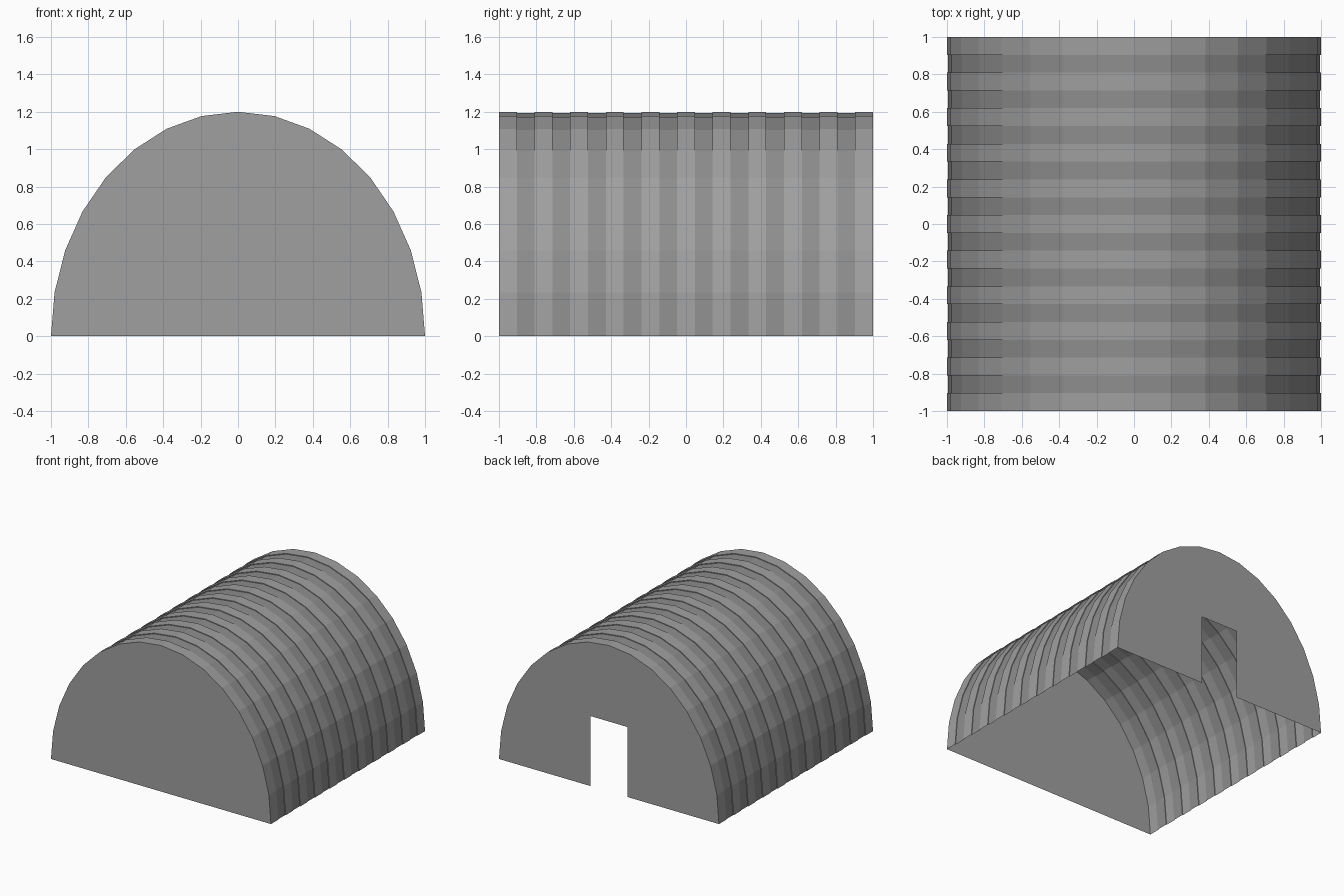
import bpy, math

if "Cube" in bpy.data.objects:
    bpy.data.objects.remove(bpy.data.objects["Cube"])

SEG, BANDS = 16, 21
DOOR_W, DOOR_H = 0.17, 0.575
RECESS = 0.995


def material(name, v):
    m = bpy.data.materials.new(name)
    m.diffuse_color = (v, v, v, 1)
    m.use_nodes = True
    m.node_tree.nodes["Principled BSDF"].inputs["Base Color"].default_value = m.diffuse_color
    return m


light = material("steel_light", 0.35)
dark = material("steel_dark", 0.27)


def arch(scale=1.0):
    """Half-ellipse profile standing on the ground, +x round to -x."""
    return [(scale * math.cos(math.pi * i / SEG), 1.2 * scale * math.sin(math.pi * i / SEG))
            for i in range(SEG + 1)]


def make(name, verts, faces):
    me = bpy.data.meshes.new(name)
    me.from_pydata(verts, [], faces)
    me.materials.append(light)
    me.materials.append(dark)
    ob = bpy.data.objects.new(name, me)
    bpy.context.collection.objects.link(ob)
    return ob


# corrugated roof: alternate darker bands very slightly recessed, joined by step walls
n = SEG + 1
verts, faces = [], []
for b in range(BANDS):
    prof = arch(RECESS if b % 2 else 1.0)
    for k in (b, b + 1):
        y = -1 + 2 * k / BANDS
        verts += [(x, y, z) for x, z in prof]
for r in range(2 * BANDS - 1):
    for i in range(SEG):
        a = r * n + i
        faces.append((a + n, a + n + 1, a + 1, a))
roof = make("corrugated_roof", verts, faces)
for p in roof.data.polygons:
    ring = p.index // SEG
    p.material_index = 1 if ring % 4 == 2 else 0

# plain front wall
make("front_wall", [(x, -1, z) for x, z in arch()], [tuple(range(n))])

# back wall with open doorway: two sides and a panel above the door
mid = SEG // 2
back = [(x, 1, z) for x, z in arch()]
notch = [(-DOOR_W, 1, 0), (-DOOR_W, 1, DOOR_H), (DOOR_W, 1, DOOR_H), (DOOR_W, 1, 0)]
make("back_wall", back + notch, [
    tuple(reversed(list(range(mid + 1)) + [n + 2, n + 3])),
    tuple(reversed(list(range(mid, n)) + [n, n + 1])),
    (n + 1, n + 2, mid)])
